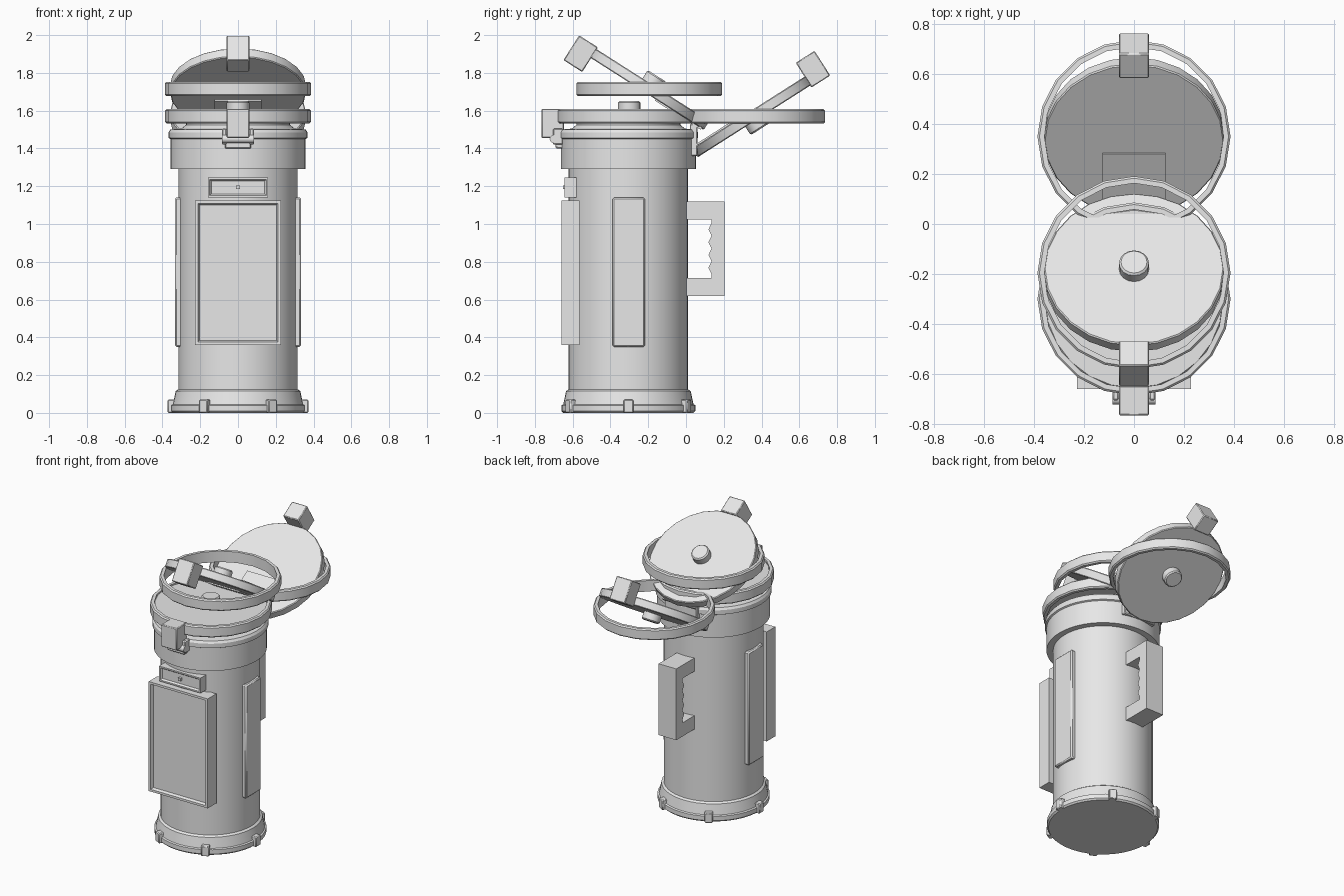
import bpy, bmesh, math
from mathutils import Matrix, Vector

if "Cube" in bpy.data.objects:
    bpy.data.objects.remove(bpy.data.objects["Cube"])

CY = -0.305                      # axis of the canister
TILT = math.radians(32.5)

grey = bpy.data.materials.new("light grey")
grey.diffuse_color = (0.8, 0.8, 0.8, 1)
grey.use_nodes = True
grey.node_tree.nodes["Principled BSDF"].inputs["Base Color"].default_value = grey.diffuse_color


def finish(name, bm, matrix=None, bevel=0.0):
    bmesh.ops.recalc_face_normals(bm, faces=bm.faces)
    me = bpy.data.meshes.new(name)
    bm.to_mesh(me)
    bm.free()
    me.materials.append(grey)
    ob = bpy.data.objects.new(name, me)
    bpy.context.collection.objects.link(ob)
    if matrix:
        ob.matrix_world = matrix
    if bevel:
        mod = ob.modifiers.new("bevel", 'BEVEL')
        mod.width, mod.segments = bevel, 1
    bpy.ops.object.select_all(action='DESELECT')
    ob.select_set(True)
    bpy.context.view_layer.objects.active = ob
    bpy.ops.object.shade_smooth_by_angle(angle=math.radians(30))
    return ob


def lathe(name, profile, segs, matrix, closed=False):
    """Revolve (radius, z) points around z; cap the ends unless closed."""
    bm = bmesh.new()
    rings = [[bm.verts.new((r * math.cos(2 * math.pi * i / segs),
                            r * math.sin(2 * math.pi * i / segs), z))
              for i in range(segs)] for r, z in profile]
    pairs = list(zip(rings, rings[1:]))
    if closed:
        pairs.append((rings[-1], rings[0]))
    else:
        bm.faces.new(rings[0])
        bm.faces.new(rings[-1])
    for a, b in pairs:
        for i in range(segs):
            j = (i + 1) % segs
            bm.faces.new((a[i], a[j], b[j], b[i]))
    return finish(name, bm, matrix)


def box(name, x, y, z, bevel=0.0, matrix=None):
    """Box from (min, max) ranges."""
    bm = bmesh.new()
    bmesh.ops.create_cube(bm, size=1)
    for v in bm.verts:
        v.co = [r[0] + (c + 0.5) * (r[1] - r[0]) for c, r in zip(v.co, (x, y, z))]
    return finish(name, bm, matrix, bevel)


def framed_plate(name, x, y, z, rim, depth):
    """Plate whose front face is inset and pushed back to form a frame."""
    bm = bmesh.new()
    bmesh.ops.create_cube(bm, size=1)
    for v in bm.verts:
        v.co = [r[0] + (c + 0.5) * (r[1] - r[0]) for c, r in zip(v.co, (x, y, z))]
    front = min(bm.faces, key=lambda f: f.calc_center_median().y)
    bmesh.ops.inset_region(bm, faces=[front], thickness=rim)
    edge = bmesh.ops.inset_region(bm, faces=[front], thickness=0.012)
    for v in front.verts:
        v.co.y += depth
    return finish(name, bm)


def at(x, y, z):
    return Matrix.Translation((x, y, z))


# Canister: body, base and collar
lathe("body", [(0.316, 0.1), (0.316, 1.31)], 48, at(0, CY, 0))
lathe("base", [(0.345, 0), (0.355, 0.01), (0.355, 0.04), (0.345, 0.045),
               (0.33, 0.115), (0.316, 0.125)], 48, at(0, CY, 0))
lathe("collar", [(0.316, 1.29), (0.358, 1.29), (0.358, 1.45), (0.368, 1.455),
                 (0.368, 1.485), (0.358, 1.5), (0.3, 1.505), (0.275, 1.525),
                 (0.275, 1.55)], 48, at(0, CY, 0))

# Six clips around the base
for i in range(6):
    box(f"base_clip_{i + 1}", (0.325, 0.372), (-0.026, 0.026), (0, 0.07), 0.005,
        at(0, CY, 0) @ Matrix.Rotation(i * math.pi / 3, 4, 'Z'))

# Front door and small plate with a stud
framed_plate("front_door", (-0.228, 0.228), (-0.66, -0.565), (0.36, 1.125), 0.022, 0.018)
framed_plate("small_plate", (-0.16, 0.16), (-0.643, -0.58), (1.14, 1.245), 0.014, 0.012)
box("plate_stud", (-0.01, 0.01), (-0.65, -0.62), (1.185, 1.205))

# Side panels
for name, s in (("left_panel", -1), ("right_panel", 1)):
    box(name, sorted((s * 0.28, s * 0.334)), (-0.388, -0.218), (0.35, 1.14), 0.008)

# Rear handle: one C-shaped outline with a finger-grip inner edge
outline = [(-0.01, 0.62), (0.205, 0.62), (0.205, 1.118), (-0.01, 1.118),
           (-0.01, 1.025), (0.135, 1.025)]
for k in range(17):
    outline.append((0.127 + 0.008 * math.cos(k * math.pi / 2), 1.005 - k * 0.27 / 16))
outline += [(0.135, 0.715), (-0.01, 0.715)]
bm = bmesh.new()
face = bm.faces.new([bm.verts.new((-0.068, y, z)) for y, z in outline])
new = bmesh.ops.extrude_face_region(bm, geom=[face])["geom"]
bmesh.ops.translate(bm, vec=Vector((0.136, 0, 0)),
                    verts=[v for v in new if isinstance(v, bmesh.types.BMVert)])
finish("rear_handle", bm)


# Lids: level hoop with a disc that can be tilted inside it
def lid(label, y, z, tilt):
    pose = at(0, y, z) @ Matrix.Rotation(tilt, 4, 'X')
    lathe(label + "_hoop", [(0.358, -0.038), (0.378, -0.038), (0.386, -0.03),
                            (0.386, 0.03), (0.378, 0.038), (0.358, 0.038)],
          20, at(0, y, z) @ Matrix.Rotation(math.pi / 2, 4, 'Z'), closed=True)
    lathe(label + "_disc", [(0.355, -0.028), (0.36, -0.023), (0.36, 0.023),
                            (0.355, 0.028)], 24, pose)
    lathe(label + "_knob", [(0.06, 0.02), (0.06, 0.072), (0.052, 0.08)], 16, pose)
    box(label + "_catch_block", (-0.06, 0.06), (-0.465, -0.347), (-0.115, 0.04), 0.005, pose)
    box(label + "_hinge_plate", (-0.125, 0.125), (0.06, 0.345), (-0.036, -0.02), 0, pose)


lid("closed_lid", -0.3, 1.57, 0)
lid("raised_lid", -0.195, 1.715, -TILT)
lid("open_lid", 0.35, 1.57, math.pi + TILT)

# Front latch: two ears, a pin and a keeper
for name, s in (("left_latch_ear", -1), ("right_latch_ear", 1)):
    box(name, sorted((s * 0.06, s * 0.085)), (-0.705, -0.65), (1.42, 1.505), 0.006)
box("latch_keeper", (-0.07, 0.07), (-0.69, -0.65), (1.4, 1.44), 0.006)
lathe("latch_pin", [(0.022, -0.085), (0.022, 0.085)], 12,
      at(0, -0.7, 1.45) @ Matrix.Rotation(math.pi / 2, 4, 'Y'))

# Rear hinge
box("rear_hinge", (-0.125, 0.125), (0.02, 0.06), (1.36, 1.53), 0.005)
